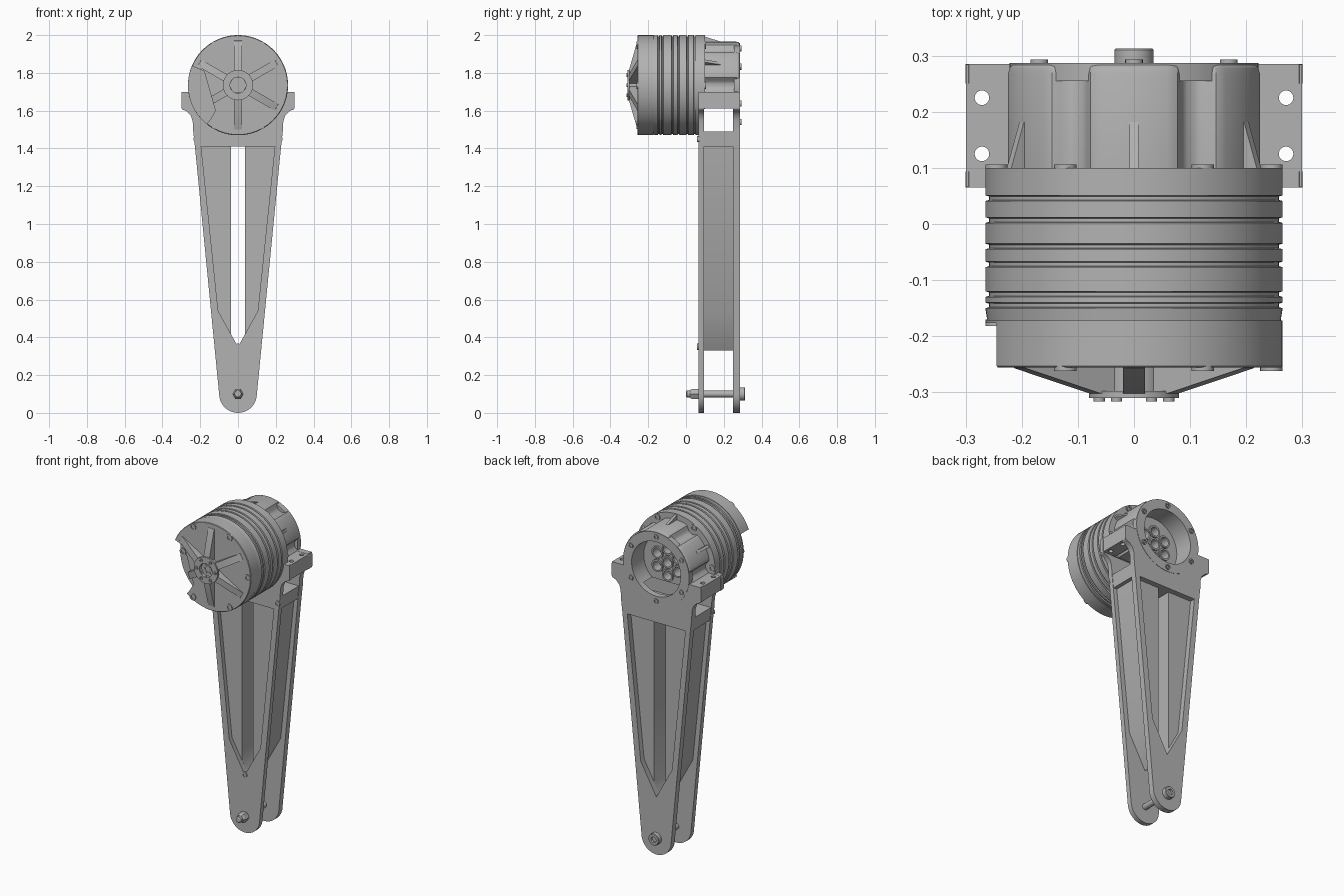
import bpy, bmesh
from math import cos, sin, pi, radians, exp
from mathutils import Vector

ZC = 1.735          # motor axis height
parts = []

old = bpy.data.objects.get("Cube")
if old:
    bpy.data.objects.remove(old)


def loft(name, rings):
    """Skin a list of equal-length point rings and cap both ends."""
    bm = bmesh.new()
    vs = [[bm.verts.new(p) for p in ring] for ring in rings]
    n = len(rings[0])
    for a, b in zip(vs, vs[1:]):
        for i in range(n):
            j = (i + 1) % n
            bm.faces.new((a[i], a[j], b[j], b[i]))
    bm.faces.new(vs[0])
    bm.faces.new(vs[-1])
    bmesh.ops.recalc_face_normals(bm, faces=bm.faces)
    me = bpy.data.meshes.new(name)
    bm.to_mesh(me)
    bm.free()
    ob = bpy.data.objects.new(name, me)
    bpy.context.collection.objects.link(ob)
    parts.append(ob)
    return ob


def prism(name, pts, y0, y1):
    return loft(name, [[(x, y, z) for x, z in pts] for y in (y0, y1)])


def lathe(name, profile, x=0, z=ZC, n=64):
    """Turn (y, radius) pairs around an axis parallel to y."""
    return loft(name, [[(x + r * cos(2 * pi * i / n), y, z + r * sin(2 * pi * i / n))
                        for i in range(n)] for y, r in profile])


def disc(name, r, y0, y1, x=0, z=ZC, n=64):
    return lathe(name, [(y0, r), (y1, r)], x, z, n)


def box(name, x0, x1, y0, y1, z0, z1):
    return prism(name, [(x0, z0), (x1, z0), (x1, z1), (x0, z1)], y0, y1)


def polar(deg, r, y=0, t=0):
    a = radians(deg)
    return Vector((r * cos(a) - t * sin(a), y, ZC + r * sin(a) + t * cos(a)))


def fin(name, deg, pts, width):
    """Radial fin from (radius, y) points."""
    return loft(name, [[polar(deg, r, y, t) for r, y in pts] for t in (-width / 2, width / 2)])


def cut(ob, *cutters):
    for c in cutters:
        c.hide_render = True
        m = ob.modifiers.new("cut", 'BOOLEAN')
        m.operation, m.solver, m.object = 'DIFFERENCE', 'EXACT', c
        dg = bpy.context.evaluated_depsgraph_get()
        me = bpy.data.meshes.new_from_object(ob.evaluated_get(dg))
        ob.modifiers.clear()
        ob.data = me
        parts.remove(c)
        bpy.data.objects.remove(c)
    return ob


def bolt(name, x, z, y, out, r=0.02):
    """Socket head screw; out is the y direction it faces."""
    h = y + out * 0.006
    lathe(name, [(y - out * 0.006, r), (h, r), (h, r * 0.55), (y, r * 0.55)], x, z, 16)


def mirror(half):
    return half + [(-x, z) for x, z in reversed(half) if abs(x) > 1e-6]


# Ribbed motor drum
profile = [(-0.175, 0.261)]
for g in (-0.145, -0.125, -0.072, -0.04, 0.007, 0.046):
    profile += [(g - 0.005, 0.265), (g - 0.003, 0.258), (g + 0.003, 0.258), (g + 0.005, 0.265)]
lathe("motor_drum", profile + [(0.092, 0.265)], n=96)
flange = disc("drum_back_flange", 0.265, 0.09, 0.1, n=96)
cut(flange, box("c", -0.4, 0.4, 0, 0.2, 1.3, 1.61))

# Front cap with its broken-out sector, hub and tapered ribs
NOTCH = [(-0.3, 1.856), (-0.245, 1.836), (-0.18, 1.81), (-0.12, 1.6),
         (-0.142, 1.56), (-0.165, 1.53), (-0.3, 1.44)]


def notch():
    return prism("c", NOTCH, -0.4, -0.176)


cut(lathe("front_cap", [(-0.172, 0.265), (-0.253, 0.265), (-0.256, 0.262)], n=48), notch())
for k in range(6):
    rib = fin("cap_rib", 30 + 60 * k, [(0.04, -0.25), (0.24, -0.25), (0.235, -0.257),
                                       (0.08, -0.302), (0.04, -0.302)], 0.04)
    if k == 3:
        cut(rib, notch())
    p = polar(60 * k, 0.245)
    bolt("cap_screw", p.x, p.z, -0.176 if k == 3 else -0.256, -1)
    bolt("drum_rear_screw", p.x, p.z, 0.1, 1) if k < 4 else None
    q = polar(60 * k, 0.062)
    bolt("hub_screw", q.x, q.z, -0.31, -1, 0.01)
    s = polar(60 * k, 0.022)
    disc("hub_vent", 0.007, -0.296, -0.288, s.x, s.z, 10)
cut(lathe("cap_hub", [(-0.25, 0.055), (-0.298, 0.055), (-0.298, 0.08), (-0.31, 0.08)]),
    disc("c", 0.042, -0.33, -0.29))

# Scalloped gear housing: outline dips beside each drum screw
outline = []
for i in range(144):
    d = (i * 2.5 + 30) % 60 - 30
    outline.append((i * 2.5, 0.23 - 0.028 * exp(-(d / 8) ** 4)))
housing = loft("gear_housing", [[polar(a, r * s, y) for a, r in outline] for y, s in
                                ((0.095, 1), (0.268, 1), (0.279, 0.985), (0.284, 0.96))])
cut(housing, disc("c", 0.165, 0.17, 0.4))
for k in range(7):
    p = polar(60 * k + 30, 0.08 if k else 0)
    cut(housing, disc("c", 0.03, 0.12, 0.3, p.x, p.z, 24))
cut(housing, box("c", -0.4, 0.4, 0, 0.25, 1.3, 1.612))
for deg in (30, 90, 150):
    fin("housing_gusset", deg, [(0.2, 0.1), (0.257, 0.1), (0.231, 0.182), (0.2, 0.182)], 0.016)

# Gear carrier bushes inside the housing
for k in range(7):
    p = polar(60 * k + 30, 0.08 if k else 0)
    cut(disc("carrier_bush", 0.037, 0.165, 0.18, p.x, p.z, 24),
        disc("c", 0.027, 0.1, 0.3, p.x, p.z, 24))

# Rear bearing ring and its screws
cut(disc("rear_ring", 0.222, 0.255, 0.287), disc("c", 0.165, 0.2, 0.4))
for k in range(6):
    p = polar(60 * k + 30, 0.195)
    bolt("rear_ring_screw", p.x, p.z, 0.287, 1, 0.016)

# Two tapered arm plates with pointed windows
ARM = mirror([(0.1 * sin(radians(a)), 0.105 - 0.1 * cos(radians(a)) - 0.005)
              for a in range(0, 91, 10)] +
             [(0.228, 1.41), (0.237, 1.49), (0.24, 1.545), (0.25, 1.575), (0.272, 1.597),
              (0.295, 1.607), (0.3, 1.615), (0.3, 1.69), (0.294, 1.70)])
WINDOW = mirror([(0, 0.35), (0.105, 0.54), (0.195, 1.41)])
for name, y0, y1 in (("front_arm_plate", 0.065, 0.094), ("rear_arm_plate", 0.25, 0.285)):
    plate = prism(name, ARM, y0, y1)
    cut(plate, prism("c", WINDOW, y0 - 0.1, y1 + 0.1), disc("c", 0.165, y0 - 0.1, y1 + 0.1))

# Core between the plates, split by a slot with a pointed foot
core = prism("arm_core", mirror([(0, 0.33), (0.112, 0.532), (0.203, 1.415)]), 0.092, 0.252)
cut(core, prism("c", mirror([(0, 0.35), (0.037, 0.417), (0.037, 1.41)]), 0, 0.4))
prism("arm_crossbar", mirror([(0.226, 1.41), (0.234, 1.49)]), 0.092, 0.252)

# Side mounting tabs with vertical bolt holes
for s in (-1, 1):
    tab = box("mounting_tab", *sorted((s * 0.215, s * 0.299)), 0.066, 0.284, 1.612, 1.699)
    lugs = [o for o in parts if o.name.endswith("arm_plate")]
    for y in (0.125, 0.225):
        hole = [[(s * 0.271 + 0.013 * cos(i * pi / 12), y + 0.013 * sin(i * pi / 12), z)
                 for i in range(24)] for z in (1.55, 1.75)]
        cut(tab, loft("c", hole))
    bolt("arm_screw", s * 0.22, 1.45, 0.065, -1, 0.017)
bolt("arm_tip_screw", 0, 0.35, 0.065, -1, 0.017)

# Foot axle: pin, nut and socket head
lathe("axle_pin", [(0.0, 0.012), (0.004, 0.018), (0.29, 0.018)], z=0.1, n=24)
lathe("axle_nut", [(0.02, 0.022), (0.03, 0.03), (0.066, 0.03)], z=0.1, n=6)
lathe("axle_head", [(0.284, 0.035), (0.31, 0.035), (0.313, 0.032), (0.313, 0.017),
                    (0.3, 0.017)], z=0.1, n=24)

# One grey metal for everything, smooth with sharp edges kept
grey = bpy.data.materials.new("grey_metal")
grey.use_nodes = True
colour = (0.45, 0.45, 0.45, 1)
grey.diffuse_color = colour
grey.node_tree.nodes["Principled BSDF"].inputs["Base Color"].default_value = colour
for ob in parts:
    me = ob.data
    me.materials.clear()
    me.materials.append(grey)
    me.shade_smooth()
    me.set_sharp_from_angle(angle=radians(30))
